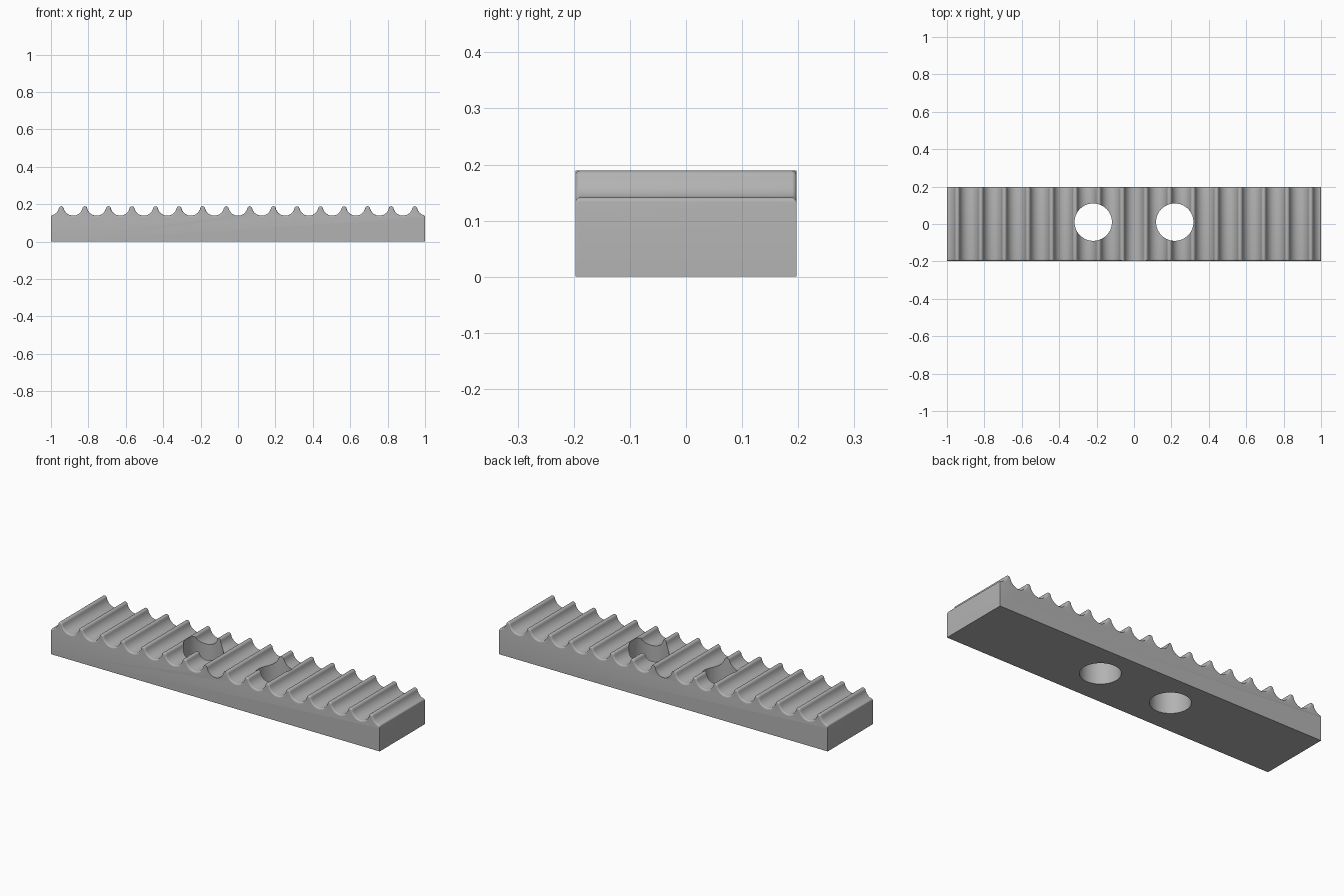
import bpy, bmesh
from math import sin, cos, pi, atan2, sqrt

if "Cube" in bpy.data.objects:
    bpy.data.objects.remove(bpy.data.objects["Cube"], do_unlink=True)

HALF_Y, PITCH, TEETH, FILLET = 0.197, 0.126, 16, 0.008
TIP_R, TIP_Z, GROOVE_Z = 0.013, 0.176, 0.19
GROOVE_R = sqrt((PITCH / 2) ** 2 + (GROOVE_Z - TIP_Z) ** 2) - TIP_R
TANGENT = atan2(GROOVE_Z - TIP_Z, PITCH / 2)   # where tip meets groove

grey = bpy.data.materials.new("plain_grey")
grey.use_nodes = True
colour = (0.45, 0.45, 0.45, 1)
grey.diffuse_color = colour
grey.node_tree.nodes["Principled BSDF"].inputs["Base Color"].default_value = colour


def tooth_profile():
    """Points (x, z, normal x, normal z) of the rounded teeth, left to right."""
    pts = []
    for i in range(TEETH + 1):
        groove_x = (i - TEETH / 2) * PITCH
        for k in range(17):
            a = pi + TANGENT + (pi - 2 * TANGENT) * k / 16
            pts.append((groove_x + GROOVE_R * cos(a), GROOVE_Z + GROOVE_R * sin(a), -cos(a), -sin(a)))
        for k in range(1, 10):
            a = pi - TANGENT - (pi - 2 * TANGENT) * k / 10
            pts.append((groove_x + PITCH / 2 + TIP_R * cos(a), TIP_Z + TIP_R * sin(a), cos(a), sin(a)))
    pts = [p for p in pts if abs(p[0]) < 1 - FILLET]
    # round over both ends
    z = pts[0][1] - FILLET
    end = []
    for k in range(6):
        a = pi / 2 * k / 5
        end.append((1 - FILLET + FILLET * sin(a), z + FILLET * cos(a), 0, 1))
    return [(-x, h, n, m) for x, h, n, m in reversed(end)] + pts + end


# Body: profile swept across the width, with softened groove edges
profile = tooth_profile()
sections = [(HALF_Y - FILLET + FILLET * sin(pi / 2 * k / 5),
             FILLET * (1 - cos(pi / 2 * k / 5))) for k in range(6)]
sections = [(-y, o) for y, o in reversed(sections)] + sections

bm = bmesh.new()
rings = []
for y, inset in sections:
    ring = [bm.verts.new((-1, y, 0))]
    for x, z, nx, nz in profile:
        s = 0 if abs(x) < PITCH / 2 + 0.001 else inset   # middle groove stays sharp
        ring.append(bm.verts.new((x - nx * s, y, z - nz * s)))
    ring.append(bm.verts.new((1, y, 0)))
    rings.append(ring)
for a, b in zip(rings, rings[1:]):
    for i in range(len(a)):
        j = (i + 1) % len(a)
        bm.faces.new((a[i], a[j], b[j], b[i]))
bm.faces.new(rings[0])
bm.faces.new(rings[-1])
bmesh.ops.recalc_face_normals(bm, faces=bm.faces)
mesh = bpy.data.meshes.new("toothed_rack")
bm.to_mesh(mesh)
bm.free()
rack = bpy.data.objects.new("toothed_rack", mesh)
bpy.context.collection.objects.link(rack)
mesh.materials.append(grey)

# Two round through holes
for side, name in ((1, "left"), (-1, "right")):
    bpy.ops.mesh.primitive_cylinder_add(vertices=64, radius=0.1, depth=0.6, location=(side * 0.218, 0.01, 0.1))
    cutter = bpy.context.object
    cutter.name = name + "_hole_cutter"
    cutter.data.materials.append(grey)
    cutter.hide_render = True
    cut = rack.modifiers.new(name + "_hole", "BOOLEAN")
    cut.operation = "DIFFERENCE"
    cut.solver = "EXACT"
    cut.object = cutter
    bpy.ops.object.select_all(action="DESELECT")
    rack.select_set(True)
    bpy.context.view_layer.objects.active = rack
    bpy.ops.object.modifier_apply(modifier=cut.name)
    bpy.data.objects.remove(cutter, do_unlink=True)

bpy.ops.object.shade_smooth_by_angle(angle=pi / 6)
